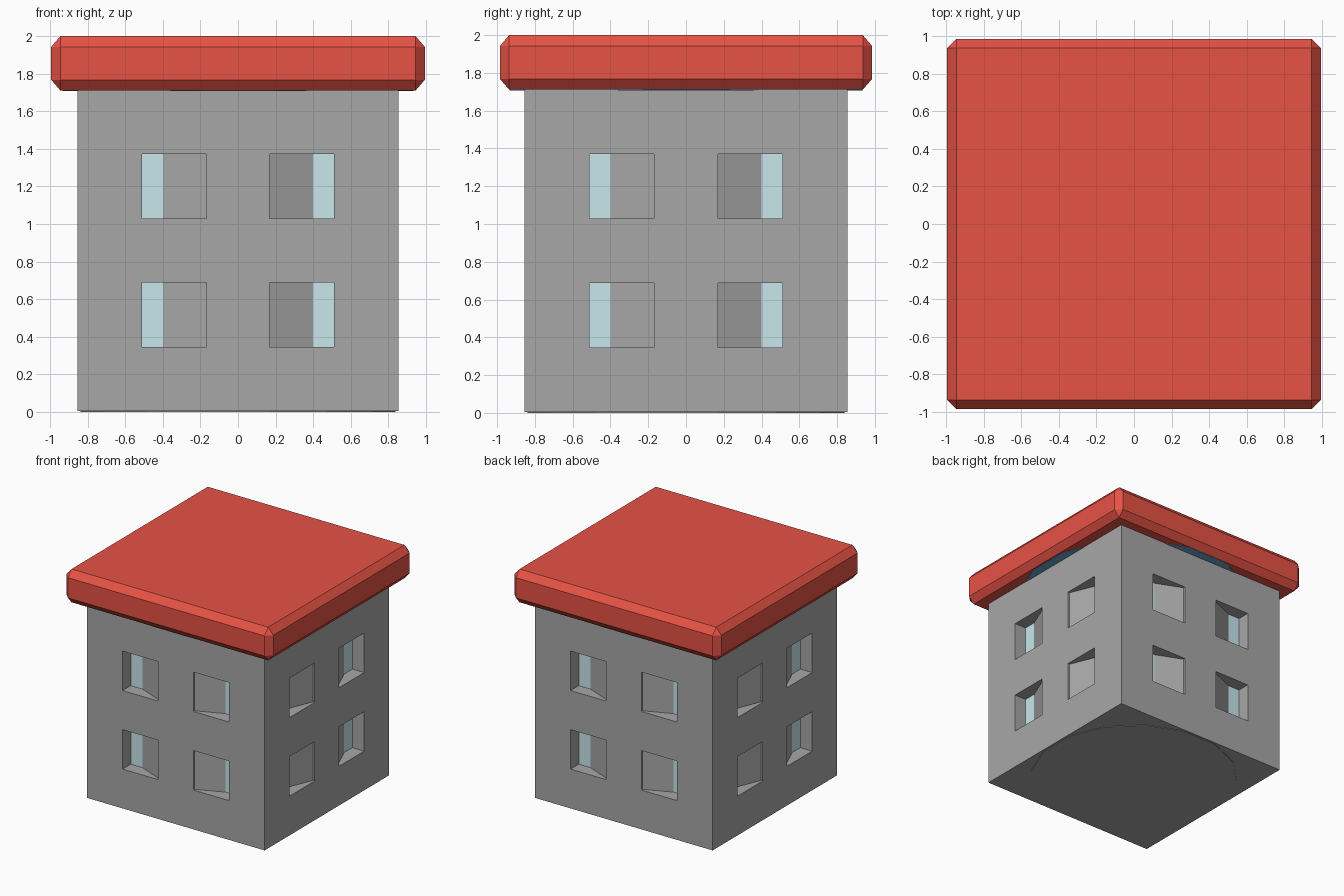
import bpy, bmesh, math
from mathutils import Matrix

if "Cube" in bpy.data.objects:
    bpy.data.objects.remove(bpy.data.objects["Cube"])


def material(name, color):
    m = bpy.data.materials.new(name)
    m.diffuse_color = color
    m.use_nodes = True
    m.node_tree.nodes["Principled BSDF"].inputs["Base Color"].default_value = m.diffuse_color
    return m


def finish(name, bm, mat=None):
    mesh = bpy.data.meshes.new(name)
    bmesh.ops.recalc_face_normals(bm, faces=bm.faces)
    bm.to_mesh(mesh)
    bm.free()
    ob = bpy.data.objects.new(name, mesh)
    bpy.context.collection.objects.link(ob)
    if mat:
        mesh.materials.append(mat)
    return ob


def add_box(bm, center, size, turn=Matrix()):
    return bmesh.ops.create_cube(
        bm, size=1,
        matrix=turn @ Matrix.Translation(center) @ Matrix.Diagonal((*size, 1)))


def box(name, center, size, mat=None):
    bm = bmesh.new()
    add_box(bm, center, size)
    return finish(name, bm, mat)


def prism(name, radius, z0, z1, mat=None):
    # 16-sided drum with flat sides facing the axes
    bm = bmesh.new()
    bmesh.ops.create_cone(
        bm, cap_ends=True, segments=16, radius1=radius, radius2=radius, depth=z1 - z0,
        matrix=Matrix.Translation((0, 0, (z0 + z1) / 2)) @ Matrix.Rotation(math.pi / 16, 4, 'Z'))
    return finish(name, bm, mat)


red = material("roof_red", (0.80, 0.085, 0.06, 1))
grey = material("wall_grey", (0.386, 0.386, 0.386, 1))
glass = material("glass_blue", (0.58, 0.80, 0.84, 1))
navy = material("collar_blue", (0.15, 0.38, 0.62, 1))

# outer walls with four windows on each side
walls = box("walls", (0, 0, 0.867), (1.71, 1.71, 1.726), grey)
bm = bmesh.new()
for side in range(4):
    turn = Matrix.Rotation(side * math.pi / 2, 4, 'Z')
    for x in (-0.34, 0.34):
        for z in (0.517, 1.20):
            add_box(bm, (x, -0.85, z), (0.343, 0.30, 0.343), turn)
cutter = finish("window_cutter", bm, grey)
cutter.hide_render = True
mod = walls.modifiers.new("windows", 'BOOLEAN')
mod.operation = 'DIFFERENCE'
mod.solver = 'EXACT'
mod.object = cutter
bpy.context.view_layer.objects.active = walls
bpy.ops.object.modifier_apply(modifier=mod.name)
bpy.data.objects.remove(cutter)

# inner drum showing through the windows, and glass block behind it
prism("inner_drum", 0.855, 0.0, 1.72, grey)
box("window_glass", (0, 0, 0.86), (1.484, 1.484, 1.66), glass)

# collar just below the roof
prism("roof_collar", 0.953, 1.708, 1.85, navy)

# chamfered roof slab
bm = bmesh.new()
squash = 0.057 / 0.049
add_box(bm, (0, 0, 0), (1.99, 1.97, 0.289 / squash))
bmesh.ops.bevel(bm, geom=bm.edges[:], offset=0.049, segments=1,
                affect='EDGES', profile=0.5)
bmesh.ops.scale(bm, vec=(1, 1, squash), verts=bm.verts)
bmesh.ops.translate(bm, vec=(0, 0, 1.8555), verts=bm.verts)
finish("roof", bm, red)
